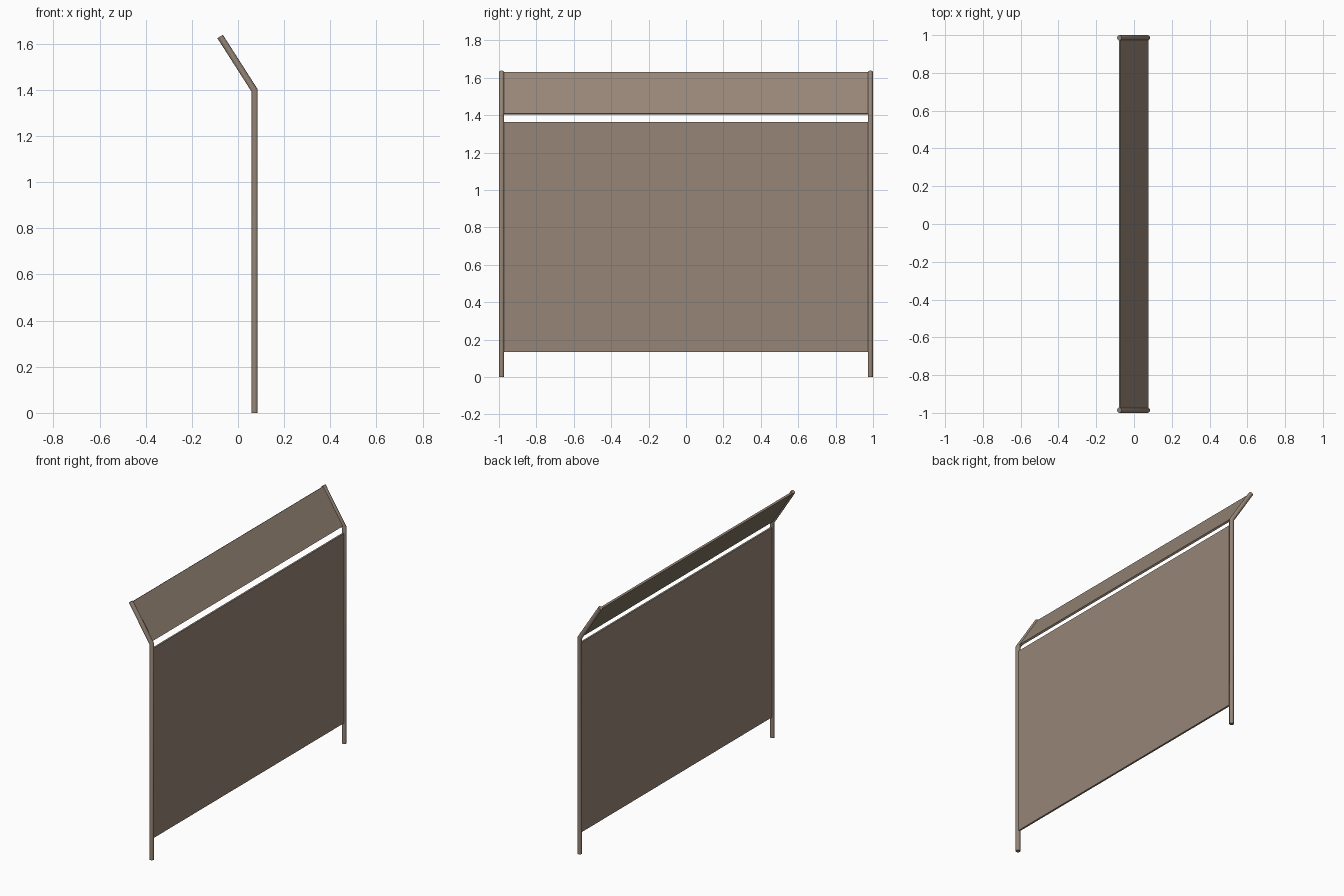
import bpy, bmesh, math
from mathutils import Vector

if "Cube" in bpy.data.objects:
    bpy.data.objects.remove(bpy.data.objects["Cube"])


def material(name, rgb):
    m = bpy.data.materials.new(name)
    m.diffuse_color = (*rgb, 1)
    m.use_nodes = True
    m.node_tree.nodes["Principled BSDF"].inputs["Base Color"].default_value = m.diffuse_color
    return m


BROWN = material("warm_brown", (0.305, 0.235, 0.184))
OLIVE = material("olive_brown", (0.209, 0.178, 0.122))

RADIUS, SIDES, POST_Y = 0.0140, 16, 0.986
FOOT = Vector((0.0715, 0, 0))
BEND = Vector((0.0715, 0, 1.398))
TIP = Vector((-0.0775, 0, 1.631))
SLOPE = (TIP - BEND).normalized()


def finish(bm, name, mats):
    bmesh.ops.recalc_face_normals(bm, faces=bm.faces)
    me = bpy.data.meshes.new(name)
    bm.to_mesh(me)
    bm.free()
    ob = bpy.data.objects.new(name, me)
    bpy.context.collection.objects.link(ob)
    for m in mats:
        me.materials.append(m)
    return ob


# Round post with a mitred bend near the top
def post(name, y):
    bm = bmesh.new()
    up = Vector((0, 0, 1))
    mitre = (up + SLOPE).normalized()
    rings = []
    for centre, normal, stretch in ((FOOT, up, 1),
                                    (BEND, mitre, 1 / mitre.dot(up)),
                                    (TIP, SLOPE, 1)):
        across = Vector((normal.z, 0, -normal.x)) * stretch
        rings.append([bm.verts.new(centre + Vector((0, y, 0)) + RADIUS * (
            across * math.cos(a) + Vector((0, math.sin(a), 0))))
            for a in (2 * math.pi * i / SIDES for i in range(SIDES))])
    for lo, hi in zip(rings, rings[1:]):
        for i in range(SIDES):
            j = (i + 1) % SIDES
            bm.faces.new((lo[i], lo[j], hi[j], hi[i]))
    bm.faces.new(rings[0])
    bm.faces.new(rings[-1])
    ob = finish(bm, name, [BROWN])
    bpy.context.view_layer.objects.active = ob
    ob.select_set(True)
    bpy.ops.object.shade_smooth_by_angle(angle=math.radians(28))
    ob.select_set(False)


# Flat sheet spanning the posts between two centre-line points
def sheet(name, bottom, top, thick, mats):
    bm = bmesh.new()
    d = (top - bottom).normalized()
    n = Vector((d.z, 0, -d.x)) * thick / 2
    section = (bottom - n, bottom + n, top + n, top - n)
    face = bm.faces.new([bm.verts.new(p + Vector((0, -0.98, 0))) for p in section])
    ext = bmesh.ops.extrude_face_region(bm, geom=[face])
    bmesh.ops.translate(bm, vec=(0, 1.96, 0),
                        verts=[v for v in ext["geom"] if isinstance(v, bmesh.types.BMVert)])
    return finish(bm, name, mats)


for side, y in (("front", -POST_Y), ("back", POST_Y)):
    post(side + "_post", y)

sheet("main_panel", Vector((0.0715, 0, 0.135)), Vector((0.0715, 0, 1.365)), 0.012, [BROWN])

# Tilted upper panel, with its underside in olive
upper = sheet("upper_panel", BEND + SLOPE * 0.011, TIP - SLOPE * 0.004, 0.012, [BROWN, OLIVE])
for p in upper.data.polygons:
    p.material_index = 1 if p.normal.x < -0.7 else 0
